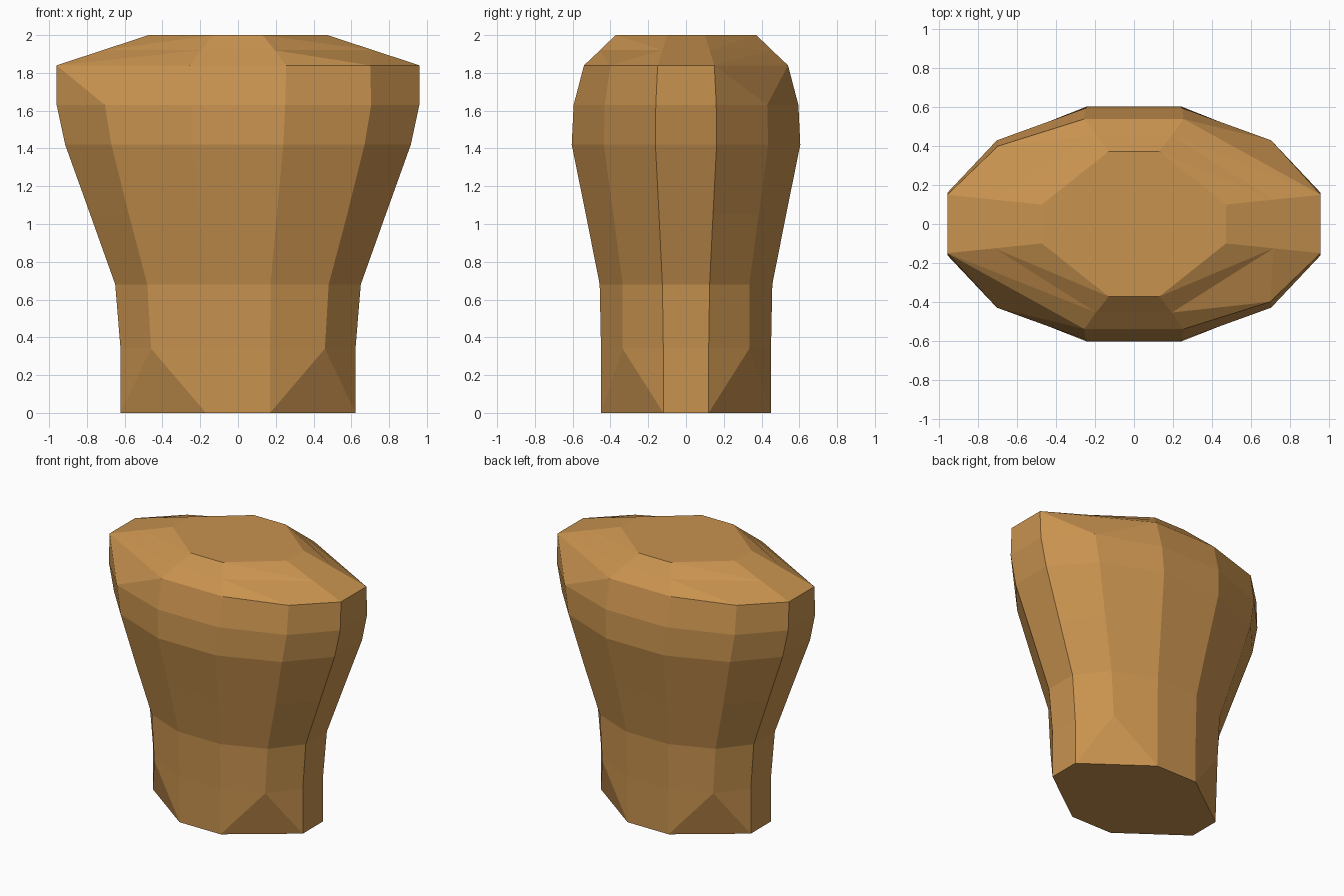
import bpy, bmesh

if "Cube" in bpy.data.objects:
    bpy.data.objects.remove(bpy.data.objects["Cube"])

# Cross-sections: z, side corner (x, y), diagonal corner (x, y), front corner (x, y)
RINGS = [
    (0.00, (.622, .12), None, (.17, .45)),
    (0.34, (.622, .12), (.46, .335), (.17, .45)),
    (0.68, (.65, .125), (.48, .335), (.172, .457)),
    (1.05, (.782, .143), (.578, .385), (.205, .53)),
    (1.42, (.915, .162), (.67, .435), (.24, .605)),
    (1.63, (.96, .16), (.705, .43), (.25, .595)),
    (1.84, (.96, .15), (.70, .40), (.255, .54)),
    (1.92, (.717, .125), None, (.195, .455)),   # shoulder slope
    (2.00, (.473, .10), None, (.13, .373)),     # neck rim
]
SIDE, DIAG, FRONT = 1, 2, 3
bm = bmesh.new()
verts = {}


def v(ring, part, sx, sy):
    key = (ring, part, sx, sy)
    if key not in verts:
        x, y = RINGS[ring][part]
        verts[key] = bm.verts.new((sx * x, sy * y, RINGS[ring][0]))
    return verts[key]


def quarter(sx, sy):
    def face(*corners):
        bm.faces.new([v(r, p, sx, sy) for r, p in corners])

    # Lower hem: a pointed triangle below each diagonal edge
    face((0, SIDE), (0, FRONT), (1, DIAG))
    face((0, SIDE), (1, DIAG), (1, SIDE))
    face((0, FRONT), (1, FRONT), (1, DIAG))
    full = sx * sy < 0          # opposite corners share the same shape
    for r in range(1, 6 if full else 5):
        face((r, SIDE), (r, DIAG), (r + 1, DIAG), (r + 1, SIDE))
        face((r, DIAG), (r, FRONT), (r + 1, FRONT), (r + 1, DIAG))
    if full:
        # Rounded shoulder with a diagonal corner
        face((6, SIDE), (6, DIAG), (7, SIDE))
        face((6, DIAG), (7, FRONT), (7, SIDE))
        face((6, DIAG), (6, FRONT), (7, FRONT))
    else:
        # Chamfered shoulder without the diagonal corner
        face((5, SIDE), (5, DIAG), (6, SIDE))
        face((5, DIAG), (6, FRONT), (6, SIDE))
        face((5, DIAG), (5, FRONT), (6, FRONT))
        face((6, SIDE), (6, FRONT), (7, FRONT))
        face((6, SIDE), (7, FRONT), (7, SIDE))
    face((7, SIDE), (7, FRONT), (8, FRONT))
    face((7, SIDE), (8, FRONT), (8, SIDE))


for sx in (-1, 1):
    for sy in (-1, 1):
        quarter(sx, sy)

# Centre strips on front, back and both sides
for r in range(8):
    for s in (-1, 1):
        bm.faces.new([v(r, FRONT, -1, s), v(r, FRONT, 1, s),
                      v(r + 1, FRONT, 1, s), v(r + 1, FRONT, -1, s)])
        bm.faces.new([v(r, SIDE, s, -1), v(r, SIDE, s, 1),
                      v(r + 1, SIDE, s, 1), v(r + 1, SIDE, s, -1)])

# Flat waist and neck caps
for r in (0, 8):
    bm.faces.new([v(r, p, sx, sy) for p, sx, sy in (
        (SIDE, 1, -1), (SIDE, 1, 1), (FRONT, 1, 1), (FRONT, -1, 1),
        (SIDE, -1, 1), (SIDE, -1, -1), (FRONT, -1, -1), (FRONT, 1, -1))])

bmesh.ops.recalc_face_normals(bm, faces=bm.faces)
mesh = bpy.data.meshes.new("torso")
bm.to_mesh(mesh)
bm.free()

tan = bpy.data.materials.new("tan brown")
tan.diffuse_color = (0.58, 0.29, 0.078, 1)
tan.use_nodes = True
tan.node_tree.nodes["Principled BSDF"].inputs["Base Color"].default_value = tan.diffuse_color
mesh.materials.append(tan)
bpy.context.collection.objects.link(bpy.data.objects.new("torso", mesh))
